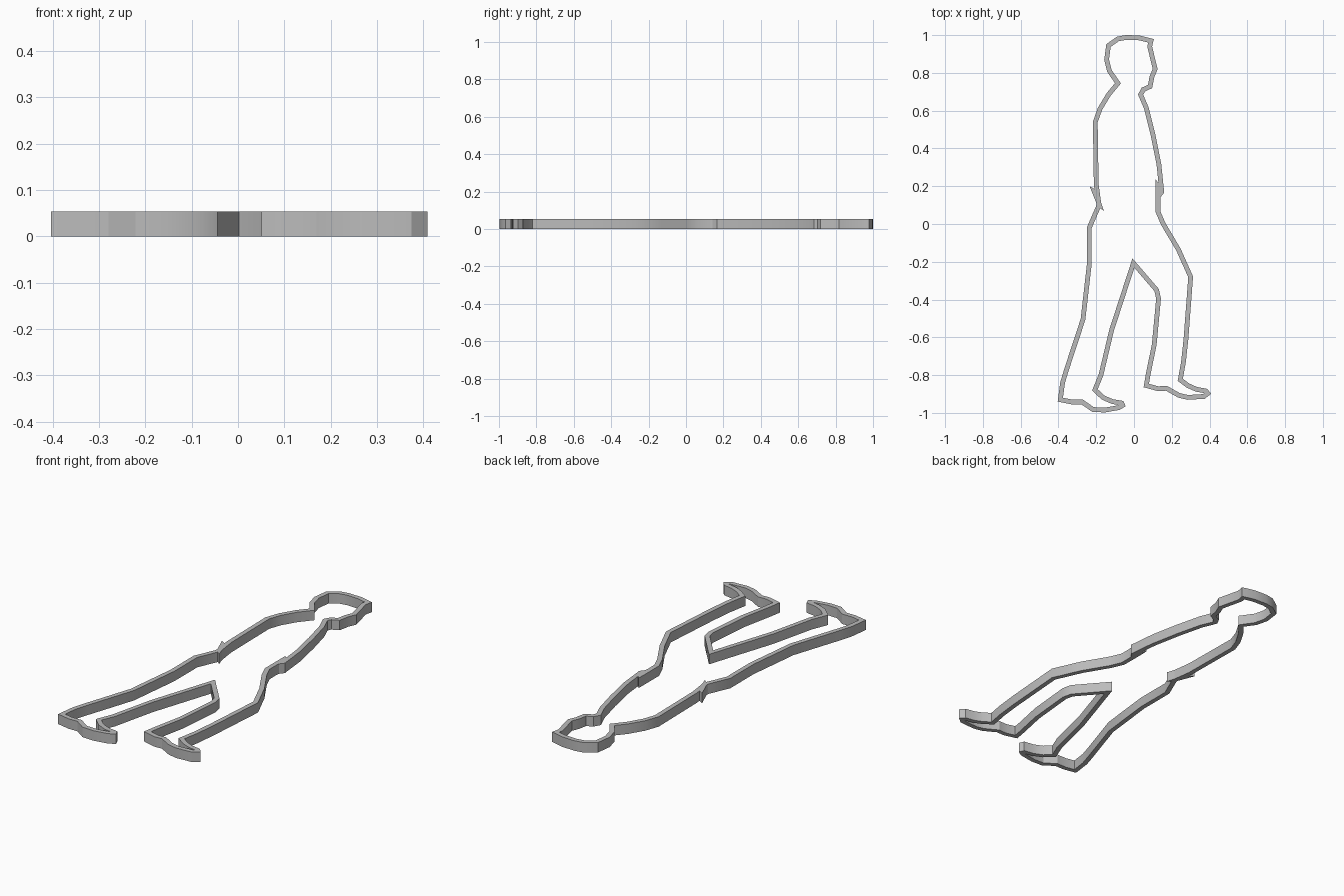
import bpy
import bmesh
from mathutils import Vector

HEIGHT = 0.053
HALF_WALL = 0.0125

if "Cube" in bpy.data.objects:
    bpy.data.objects.remove(bpy.data.objects["Cube"], do_unlink=True)

# One plain grey for the whole figure
grey = bpy.data.materials.new("plain grey")
grey.use_nodes = True
grey.diffuse_color = (0.5, 0.5, 0.5, 1)
grey.node_tree.nodes["Principled BSDF"].inputs["Base Color"].default_value = grey.diffuse_color

# Wall centre line, running clockwise from the back of the neck
head = [(-.085, .745), (-.13, .81), (-.145, .87), (-.135, .945), (-.085, .98),
        (-.04, .988), (.03, .985), (.09, .97), (.083, .94), (.112, .82),
        (.095, .78), (.085, .728), (.05, .712), (.035, .685)]
chest = [(.065, .615), (.1, .475), (.132, .315), (.147, .17), (.127, .145), (.127, .065)]
front_leg_outer = [(.155, 0), (.235, -.135), (.3, -.28), (.275, -.61), (.262, -.73), (.245, -.825)]
front_foot = [(.285, -.855), (.33, -.875), (.38, -.884), (.391, -.897), (.37, -.913),
              (.285, -.918), (.238, -.907), (.172, -.87), (.127, -.872), (.065, -.855)]
front_leg_inner = [(.075, -.795), (.107, -.64), (.13, -.395), (.12, -.35), (-.003, -.207)]
rear_leg_inner = [(-.118, -.56), (-.175, -.8), (-.207, -.878)]
rear_foot = [(-.165, -.918), (-.115, -.94), (-.065, -.948), (-.06, -.96), (-.08, -.972),
             (-.155, -.985), (-.217, -.982), (-.275, -.942), (-.33, -.942), (-.39, -.93)]
rear_leg_outer = [(-.378, -.84), (-.357, -.77), (-.27, -.505), (-.237, -.215), (-.237, -.02)]
back = [(-.185, .1), (-.2, .21), (-.205, .54), (-.18, .61), (-.135, .685)]

outline = (head + chest + front_leg_outer + front_foot + front_leg_inner
           + rear_leg_inner + rear_foot + rear_leg_outer + back)


def offset_loop(points, distance):
    """Shift a closed loop sideways with mitred corners."""
    points = [Vector(p) for p in points]
    result = []
    for i, here in enumerate(points):
        before = (here - points[i - 1]).normalized()
        after = (points[(i + 1) % len(points)] - here).normalized()
        side_a = Vector((-before.y, before.x))
        side_b = Vector((-after.y, after.x))
        mitre = (side_a + side_b).normalized()
        result.append(here + mitre * distance / max(mitre.dot(side_a), 0.45))
    return result


def raise_faces(name, polygons):
    """Make flat polygons on the ground into a solid of the wall height."""
    bm = bmesh.new()
    for polygon in polygons:
        bm.faces.new([bm.verts.new((p[0], p[1], 0)) for p in polygon])
    bmesh.ops.remove_doubles(bm, verts=bm.verts, dist=1e-5)
    bmesh.ops.recalc_face_normals(bm, faces=bm.faces)
    lifted = bmesh.ops.extrude_face_region(bm, geom=bm.faces[:], use_keep_orig=True)
    top = [g for g in lifted["geom"] if isinstance(g, bmesh.types.BMVert)]
    bmesh.ops.translate(bm, verts=top, vec=(0, 0, HEIGHT))
    bmesh.ops.recalc_face_normals(bm, faces=bm.faces)
    mesh = bpy.data.meshes.new(name)
    bm.to_mesh(mesh)
    bm.free()
    mesh.materials.append(grey)
    obj = bpy.data.objects.new(name, mesh)
    bpy.context.collection.objects.link(obj)
    return obj


# Continuous wall around the walking figure
outer = offset_loop(outline, HALF_WALL)
inner = offset_loop(outline, -HALF_WALL)
count = len(outline)
quads = [(outer[i], outer[(i + 1) % count], inner[(i + 1) % count], inner[i])
         for i in range(count)]
wall = raise_faces("figure_outline", quads)

# Small pointed overlaps where the hands meet the hips
raise_faces("rear_hand_outer_point", [[(-.235, .2), (-.2, .18), (-.195, .1)]])
raise_faces("rear_hand_inner_point", [[(-.19, .16), (-.16, .07), (-.2, .1)]])
raise_faces("front_hand_point", [[(.115, .235), (.145, .2), (.14, .13), (.114, .13)]])

# Soft shading along gentle bends, crisp corners elsewhere
bpy.ops.object.select_all(action="DESELECT")
wall.select_set(True)
bpy.context.view_layer.objects.active = wall
bpy.ops.object.shade_smooth_by_angle(angle=0.5)
